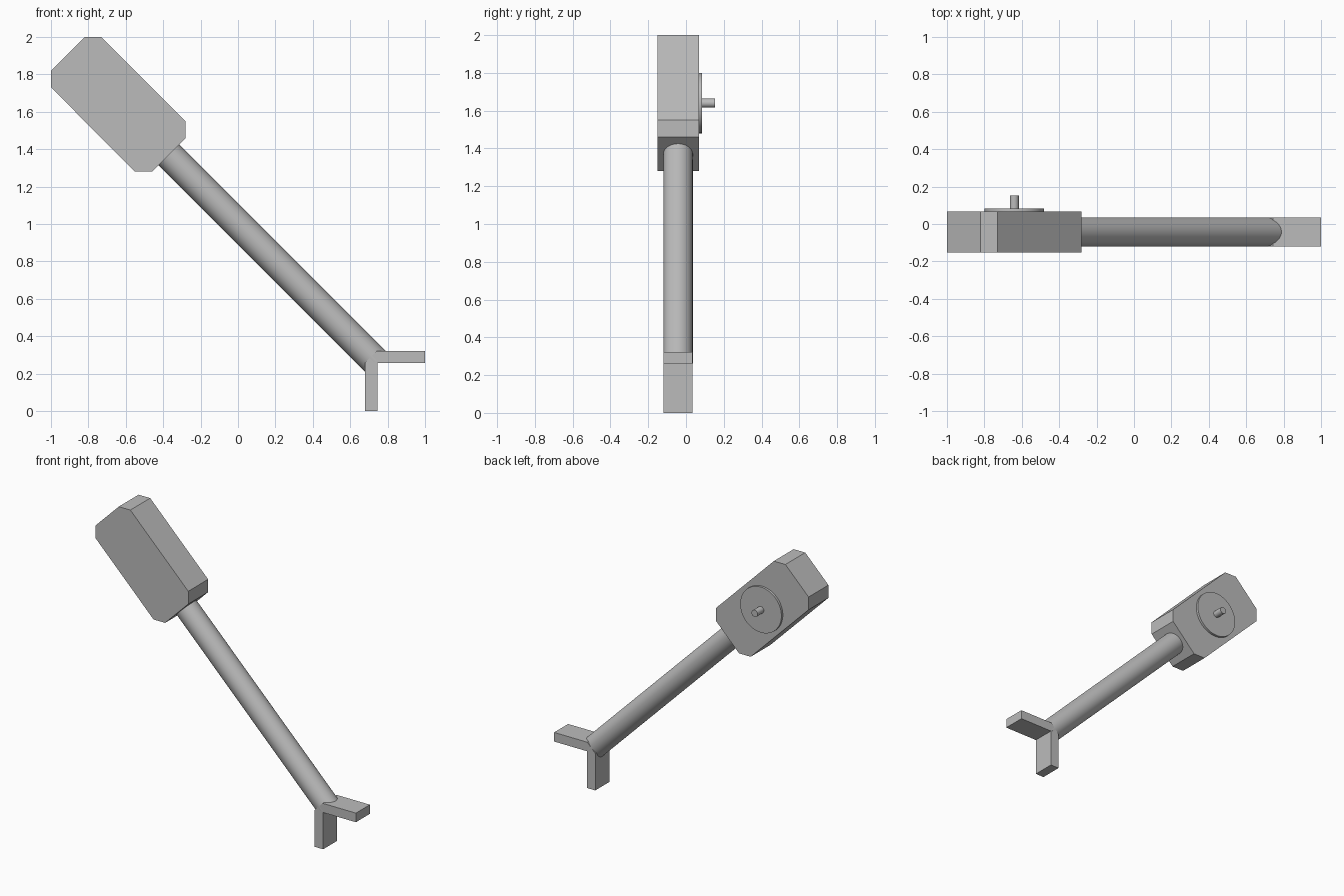
import bpy
import bmesh
import math
from mathutils import Vector

cube = bpy.data.objects.get("Cube")
if cube:
    bpy.data.objects.remove(cube, do_unlink=True)

# Single plain grey
GREY = (0.5, 0.5, 0.5, 1.0)
grey = bpy.data.materials.new("plain grey")
grey.use_nodes = True
grey.diffuse_color = GREY
grey.node_tree.nodes["Principled BSDF"].inputs["Base Color"].default_value = GREY


def extrude_profile(name, points, y0, y1):
    """Prism from an (x, z) outline, running from y0 to y1."""
    bm = bmesh.new()
    face = bm.faces.new([bm.verts.new((x, y0, z)) for x, z in points])
    grown = bmesh.ops.extrude_face_region(bm, geom=[face])["geom"]
    verts = [g for g in grown if isinstance(g, bmesh.types.BMVert)]
    bmesh.ops.translate(bm, verts=verts, vec=(0, y1 - y0, 0))
    bmesh.ops.recalc_face_normals(bm, faces=bm.faces)
    mesh = bpy.data.meshes.new(name)
    bm.to_mesh(mesh)
    bm.free()
    mesh.materials.append(grey)
    obj = bpy.data.objects.new(name, mesh)
    bpy.context.collection.objects.link(obj)
    return obj


def rod(name, start, end, radius, sides=48):
    """Smooth cylinder between two points."""
    start, end = Vector(start), Vector(end)
    axis = end - start
    bpy.ops.mesh.primitive_cylinder_add(
        vertices=sides, radius=radius, depth=axis.length,
        location=(start + end) / 2,
        rotation=axis.to_track_quat("Z", "Y").to_euler())
    obj = bpy.context.object
    obj.name = name
    obj.data.materials.append(grey)
    bpy.ops.object.shade_smooth_by_angle(angle=math.radians(30))
    return obj


# Tilted housing block with cut corners
extrude_profile("housing", [
    (-0.82, 2.0), (-0.73, 2.0), (-0.28, 1.55), (-0.28, 1.46),
    (-0.46, 1.28), (-0.55, 1.28), (-1.0, 1.73), (-1.0, 1.82)], -0.152, 0.068)

# Round plate and shaft on the back of the housing
HUB_X, HUB_Z = -0.64, 1.64
rod("hub_plate", (HUB_X, 0.06, HUB_Z), (HUB_X, 0.084, HUB_Z), 0.16, 64)
rod("hub_shaft", (HUB_X, 0.06, HUB_Z), (HUB_X, 0.153, HUB_Z), 0.024, 32)

# Long diagonal arm
ARM_Y = -0.042
rod("arm", (-0.39, ARM_Y, 1.39), (0.735, ARM_Y, 0.265), 0.078)

# Angled two-prong bracket at the foot of the arm
extrude_profile("fork_bracket", [
    (0.68, 0.0), (0.745, 0.0), (0.745, 0.258), (1.0, 0.258),
    (1.0, 0.322), (0.742, 0.322), (0.68, 0.26)], ARM_Y - 0.0775, ARM_Y + 0.0775)
